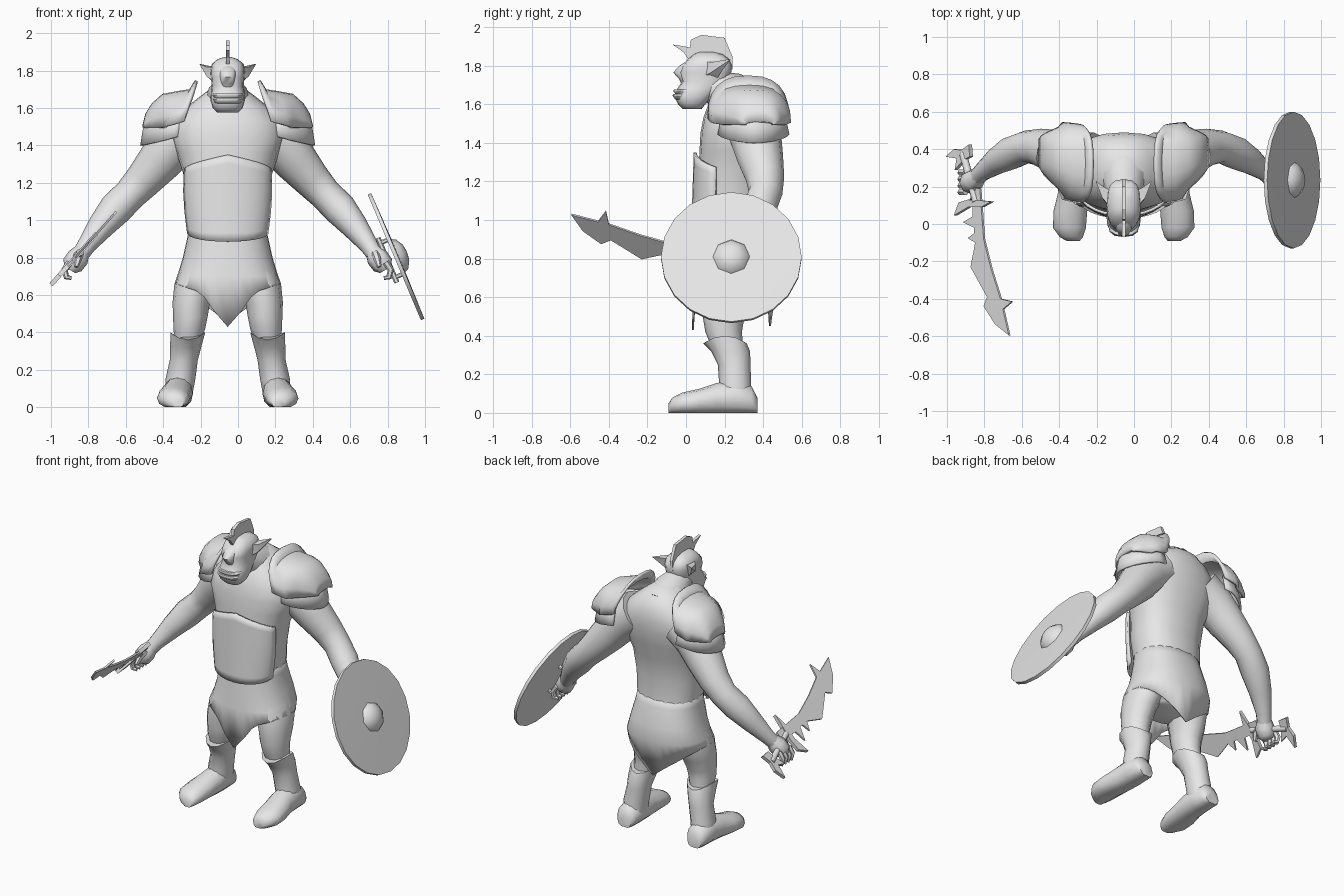
import bpy, bmesh, math
from mathutils import Vector as V

if "Cube" in bpy.data.objects:
    bpy.data.objects.remove(bpy.data.objects["Cube"])

CX = -0.055  # body centre line
mat = bpy.data.materials.new("plain grey")
mat.diffuse_color = (0.8, 0.8, 0.8, 1)
mat.use_nodes = True
mat.node_tree.nodes["Principled BSDF"].inputs["Base Color"].default_value = mat.diffuse_color


def finish(name, bm, angle=40, solid=0):
    bmesh.ops.recalc_face_normals(bm, faces=bm.faces)
    me = bpy.data.meshes.new(name)
    bm.to_mesh(me)
    bm.free()
    ob = bpy.data.objects.new(name, me)
    bpy.context.collection.objects.link(ob)
    me.materials.append(mat)
    if solid:
        m = ob.modifiers.new("thickness", 'SOLIDIFY')
        m.thickness = solid
    bpy.ops.object.select_all(action='DESELECT')
    ob.select_set(True)
    bpy.context.view_layer.objects.active = ob
    bpy.ops.object.shade_smooth_by_angle(angle=math.radians(angle))
    return ob


def loft(name, rings, closed=True, cap=True, angle=40, solid=0):
    bm = bmesh.new()
    rows = [[bm.verts.new(p) for p in r] for r in rings]
    n = len(rows[0])
    for a, b in zip(rows, rows[1:]):
        for i in range(n if closed else n - 1):
            j = (i + 1) % n
            bm.faces.new((a[i], a[j], b[j], b[i]))
    if cap:
        bm.faces.new(rows[0])
        bm.faces.new(rows[-1])
    return finish(name, bm, angle, solid)


def sgnpow(v, p):
    return math.copysign(abs(v) ** p, v)


def hring(z, cx, rx, yf, yb, n=16, p=0.85, wave=None):
    """Level ring; angle 0 faces the front."""
    out = []
    for i in range(n):
        a = 2 * math.pi * i / n
        x = rx * sgnpow(math.sin(a), p)
        y = (yf + yb) / 2 - (yb - yf) / 2 * sgnpow(math.cos(a), p)
        out.append(V((cx + x, y, wave(a) if wave else z)))
    return out


def tube(name, pts, n=10, angle=50):
    """Round tube through (x, y, z, radius) points."""
    ps = [V(p[:3]) for p in pts]
    rings = []
    for i, p in enumerate(ps):
        t = (ps[min(i + 1, len(ps) - 1)] - ps[max(i - 1, 0)]).normalized()
        ref = V((0, 1, 0)) if abs(t.y) < 0.9 else V((0, 0, 1))
        a = t.cross(ref).normalized()
        b = t.cross(a)
        rings.append([p + pts[i][3] * (a * math.cos(k * math.tau / n) + b * math.sin(k * math.tau / n))
                      for k in range(n)])
    return loft(name, rings, angle=angle)


def slab(name, pts, off):
    """Flat outline given depth along +-off."""
    bm = bmesh.new()
    a = [bm.verts.new(V(p) - off) for p in pts]
    b = [bm.verts.new(V(p) + off) for p in pts]
    bm.faces.new(a)
    bm.faces.new(b)
    for i in range(len(a)):
        j = (i + 1) % len(a)
        bm.faces.new((a[i], a[j], b[j], b[i]))
    return finish(name, bm, 20)


# Torso and neck
torso = [(.60, .15, .12, .38), (.75, .20, .10, .44), (.92, .207, .08, .42), (1.1, .225, .06, .41),
         (1.25, .238, .065, .435), (1.36, .275, .07, .47), (1.45, .305, .075, .485), (1.53, .29, .09, .49),
         (1.60, .225, .115, .48), (1.66, .15, .15, .45), (1.72, .07, .2, .37)]
loft("torso", [hring(z, CX, rx, f, b, 20) for z, rx, f, b in torso], angle=70)
tube("neck", [(CX, .33, 1.57, .15), (CX, .22, 1.66, .115), (CX, .12, 1.70, .08)], 12, 60)


# Skirt with pointed front and back hem
def hem(a):
    s = abs(math.sin(a))
    if math.cos(a) < 0:
        return .45 + .21 * s ** .8
    return .58 + .08 * s - .15 * max(0, 1 - s / .45)


loft("skirt", [hring(1.0, CX, .208, .08, .405, 32), hring(.92, CX, .213, .07, .43, 32),
               hring(.8, CX, .24, .06, .465, 32), hring(.7, CX, .27, .045, .475, 32),
               hring(0, CX, .283, .03, .44, 32, wave=hem)],
     cap=False, angle=70, solid=.01)

# Curved belly plate
rows = []
for t in (0, .1, .35, .65, .9, 1):
    row = []
    for i in range(13):
        a = math.radians(-80 + 160 * i / 12)
        k = abs(a) / math.radians(80)
        top, bot = 1.35 - .075 * k, .885 + .04 * k * k
        z = bot + (top - bot) * t
        rx = .22 + .022 * math.sin(t * 2.2)
        row.append(V((CX + rx * math.sin(a), .19 - (.165 - .015 * t) * math.cos(a) ** .8, z)))
    rows.append(row)
loft("belly_plate", rows, closed=False, cap=False, angle=45, solid=.015)

# Head, nose, lips, mohawk
head = [(1.575, .055, -.015, .08), (1.60, .08, -.04, .10), (1.64, .092, -.06, .14), (1.68, .09, -.045, .18),
        (1.72, .086, -.02, .22), (1.765, .09, -.035, .235), (1.80, .092, -.02, .24), (1.835, .085, .01, .225),
        (1.86, .055, .04, .19), (1.872, .02, .07, .14)]
loft("head", [hring(z, CX, rx, f, b, 16, .75) for z, rx, f, b in head], angle=60)
loft("nose", [hring(z, CX, rx, f, .05, 10) for z, rx, f in
              ((1.70, .025, -.02), (1.73, .04, -.035), (1.765, .042, -.066), (1.80, .045, -.035), (1.83, .03, .01))],
     angle=60)
for nm, z, f in (("lower_lip", 1.644, -.07), ("upper_lip", 1.668, -.066)):
    loft(nm, [hring(z + d, CX, r, f + e, .06, 12, .8) for d, r, e in
              ((-.02, .075, .015), (0, .084, 0), (.009, .078, .003))], angle=60)
crest = [(.02, 1.82), (-.012, 1.87), (-.07, 1.91), (-.035, 1.905), (.02, 1.895), (.025, 1.935),
         (.08, 1.96), (.2, 1.945), (.24, 1.85), (.24, 1.78), (.15, 1.80)]
slab("mohawk", [(CX, y, z) for y, z in crest], V((.01, 0, 0)))

for s, side in ((-1, "right"), (1, "left")):
    def X(u):
        return CX + s * u

    # Pointed ear
    loft(side + "_ear", [[V((X(.07), .08, 1.74)), V((X(.075), .16, 1.73)), V((X(.07), .18, 1.82)), V((X(.07), .09, 1.82))],
                         [V((X(.11), .13, 1.765)), V((X(.105), .18, 1.765)), V((X(.1), .195, 1.825)), V((X(.115), .14, 1.82))],
                         [V((X(.15), .23, 1.832 + d)) for d in (0, .002, .004, .003)]])

    # Arm and hand
    arm = [(.17, .35, 1.50, .14), (.27, .36, 1.43, .135), (.36, .385, 1.32, .12), (.45, .41, 1.215, .10),
           (.52, .412, 1.14, .088), (.60, .38, 1.06, .09), (.68, .335, .965, .072), (.755, .28, .865, .05),
           (.785, .25, .82, .046)]
    tube(side + "_arm", [(X(u), y, z, r) for u, y, z, r in arm], 12, 60)
    tube(side + "_hand", [(X(.775), .26, .84, .042), (X(.80), .235, .80, .06), (X(.83), .22, .76, .058),
                          (X(.845), .22, .735, .035)], 8)
    for i in range(4):
        y = .17 + .035 * i
        tube(side + "_finger", [(X(.845), y, .775, .018), (X(.872), y, .735, .018), (X(.862), y, .695, .016),
                                (X(.835), y, .69, .010)], 6)
    tube(side + "_thumb", [(X(.79), .20, .82, .022), (X(.80), .15, .79, .02), (X(.81), .13, .75, .012)], 6)

    # Shoulder armour: domed upper shell with raised collar, and a lower band
    rows = []
    for u, apex, yf, yb, base in ((.175, 1.75, .11, .535, 1.53), (.205, 1.70, .115, .54, 1.52), (.27, 1.69, .13, .545, 1.505),
                                  (.35, 1.675, .185, .52, 1.495), (.405, 1.625, .24, .495, 1.495),
                                  (.44, 1.57, .28, .475, 1.495), (.455, 1.51, .305, .455, 1.495)):
        row = []
        for i in range(13):
            t = math.pi * i / 12
            c, q = math.cos(t), math.sin(t) ** .8
            lean = .06 * (1 - q) if u < .3 else 0
            row.append(V((X(u + lean), (yf + yb) / 2 + (yb - yf) / 2 * sgnpow(c, .8), base + (apex - base) * q)))
        rows.append(row)
    loft(side + "_shoulder_plate", rows, closed=False, cap=False, angle=40, solid=.018)
    rows = []
    for k, grow in ((0, -.025), (.5, -.005), (1, .008)):
        row = []
        for i in range(13):
            a = math.radians(-100 + 200 * i / 12)
            low = 1.45 - .05 * max(0, math.cos(a))
            p = 1.25 if a < 0 else 1.05
            row.append(V((X(.27 + (.19 + grow) * sgnpow(math.cos(a), p)), .35 + (.18 + grow) * sgnpow(math.sin(a), p),
                          1.56 + (low - 1.56) * k)))
        rows.append(row)
    loft(side + "_shoulder_band", rows, closed=False, cap=False, angle=40, solid=.015)

    # Thigh, boot shaft and foot
    thigh = [(.30, .22, .06, .15, .30), (.42, .205, .085, .10, .29), (.48, .2, .092, .09, .30),
             (.56, .195, .10, .08, .34), (.66, .175, .11, .08, .39), (.76, .14, .11, .1, .4)]
    loft(side + "_thigh", [hring(z, X(u), r, f, b, 12, 1) for z, u, r, f, b in thigh], angle=60)
    shaft = [(.06, .26, .07, .17, .35), (.15, .253, .08, .172, .337), (.25, .235, .075, .165, .335),
             (.32, .225, .083, .13, .332)]
    rim = hring(0, X(.213), .093, .09, .315, 12, 1, lambda a: .38 - .02 * math.cos(2 * a))
    loft(side + "_boot", [hring(z, X(u), r, f, b, 12, 1) for z, u, r, f, b in shaft] + [rim], angle=50)
    rings = []
    for y, u, w, h in ((.37, .265, .05, .08), (.34, .265, .072, .14), (.25, .265, .08, .17), (.16, .27, .083, .155),
                       (.07, .285, .09, .125), (-.02, .29, .088, .105), (-.07, .28, .062, .08), (-.09, .27, .035, .05)):
        rings.append([V((X(u + w * math.cos(a)), y, max(0, h * (.45 + .55 * math.sin(a)))))
                      for a in [math.tau * i / 12 for i in range(12)]])
    loft(side + "_foot", rings, angle=50)

# Round shield: disc, domed boss and grip, tilted outward
C, N, D = V((.845, .235, .805)), V((.92, 0, .39)), V((-.39, 0, .92))


def disc(h, r, n):
    return [C + N * h + r * (D * math.cos(math.tau * i / n) + V((0, 1, 0)) * math.sin(math.tau * i / n))
            for i in range(n)]


loft("shield", [disc(-.010, .365, 20), disc(.010, .365, 20), disc(.014, .1, 20)], angle=30)
loft("shield_boss", [disc(.005, .1, 8), disc(.035, .085, 8), disc(.058, .045, 8), disc(.063, .01, 8)], angle=50)
for d in (-.1, .1):
    tube("grip_post", [(*(C + D * d), .012), (*(C + D * d - N * .05), .012)], 6)
tube("shield_grip", [(*(C + D * d - N * .05), .014) for d in (-.13, 0, .13)], 6)


# Jagged sword lying in one slanted plane
def P(x, y):
    return (x, y, .8 + 1.12 * (x + .87))


off = V((1.12, 0, -1)).normalized() * .006
blade = [(-.82, .19), (-.80, -.08), (-.76, -.24), (-.71, -.40), (-.65, -.415), (-.697, -.455), (-.665, -.595),
         (-.74, -.535), (-.80, -.44), (-.782, -.39), (-.87, -.23), (-.845, -.1), (-.885, -.075), (-.85, -.05), (-.85, -.02),
         (-.91, .01), (-.86, .04), (-.86, .19)]
slab("sword_blade", [P(*p) for p in blade], off)
guard = [(-.955, .045), (-.88, .09), (-.81, .09), (-.755, .12), (-.81, .125), (-.88, .13), (-.93, .115)]
slab("sword_guard", [P(*p) for p in guard], off * 2)
tube("sword_grip", [(*P(-.845, .12), .02), (*P(-.88, .25), .02), (*P(-.915, .38), .02)], 8)
pommel = [(-1.0, .36), (-.94, .35), (-.95, .29), (-.90, .345), (-.87, .36), (-.875, .425), (-.915, .395), (-.955, .40)]
slab("sword_pommel", [P(*p) for p in pommel], off * 2)
